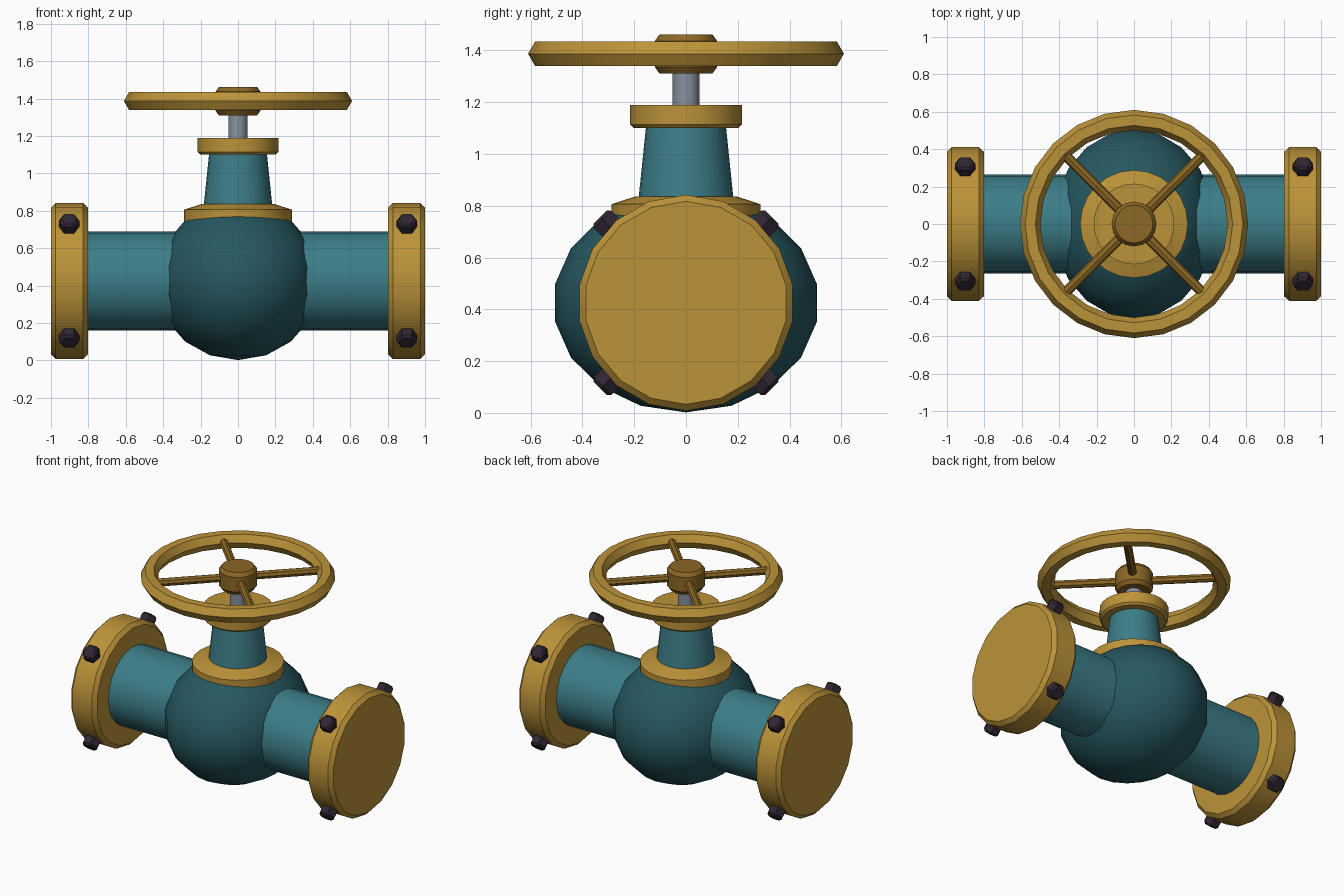
import bpy, bmesh, math
from mathutils import Matrix, Vector

if "Cube" in bpy.data.objects:
    bpy.data.objects.remove(bpy.data.objects["Cube"])

AXIS_Z = 0.425      # height of the pipe centre line
WHEEL_Z = 1.387     # height of the handwheel


def material(name, rgb):
    m = bpy.data.materials.new(name)
    m.diffuse_color = (*rgb, 1)
    m.use_nodes = True
    m.node_tree.nodes["Principled BSDF"].inputs["Base Color"].default_value = m.diffuse_color
    return m


GOLD = material("gold", (0.50, 0.29, 0.040))
DARK_GOLD = material("dark gold", (0.26, 0.135, 0.018))
TEAL = material("teal", (0.045, 0.205, 0.245))
DARK_TEAL = material("dark teal", (0.019, 0.098, 0.117))
STEEL = material("steel", (0.24, 0.285, 0.345))
BOLT = material("dark bolt", (0.030, 0.019, 0.034))


def finish(name, bm, mat, matrix=Matrix(), angle=32):
    """Turn a bmesh into a named, coloured object."""
    bmesh.ops.transform(bm, matrix=matrix, verts=bm.verts)
    bmesh.ops.recalc_face_normals(bm, faces=bm.faces)
    me = bpy.data.meshes.new(name)
    bm.to_mesh(me)
    bm.free()
    me.materials.append(mat)
    ob = bpy.data.objects.new(name, me)
    bpy.context.collection.objects.link(ob)
    bpy.ops.object.select_all(action='DESELECT')
    ob.select_set(True)
    bpy.context.view_layer.objects.active = ob
    bpy.ops.object.shade_smooth_by_angle(angle=math.radians(angle))
    return ob


def lathe(name, profile, sides, mat, matrix=Matrix(), closed=False, angle=32):
    """Revolve (radius, height) points around z; open profiles get end caps."""
    bm = bmesh.new()
    rings = []
    for r, z in profile:
        rings.append([bm.verts.new((r * math.cos(a), r * math.sin(a), z))
                      for a in (2 * math.pi * i / sides for i in range(sides))])
    pairs = list(zip(rings, rings[1:]))
    if closed:
        pairs.append((rings[-1], rings[0]))
    else:
        bm.faces.new(rings[0])
        bm.faces.new(rings[-1])
    for a, b in pairs:
        for i in range(sides):
            j = (i + 1) % sides
            bm.faces.new((a[i], a[j], b[j], b[i]))
    return finish(name, bm, mat, matrix, angle)


def along(direction, origin):
    """Matrix that points local z along a direction."""
    return Matrix.Translation(origin) @ Vector(direction).to_track_quat('Z', 'Y').to_matrix().to_4x4()


# Rounded valve body
bm = bmesh.new()
bmesh.ops.create_uvsphere(bm, u_segments=20, v_segments=9, radius=1)
finish("valve_body", bm, DARK_TEAL,
       Matrix.Translation((0, 0, AXIS_Z)) @ Matrix.Diagonal((0.44, 0.513, 0.423, 1)), 45)

# Pipes, end flanges and their bolts on both sides
for side, label in ((1, "right"), (-1, "left")):
    turn = Matrix.Translation((0, 0, AXIS_Z)) @ Matrix.Rotation(side * math.pi / 2, 4, 'Y')
    lathe(f"{label}_pipe", [(0.265, 0.1), (0.265, 0.85)], 24, TEAL, turn)
    lathe(f"{label}_flange",
          [(0.392, 0.803), (0.417, 0.828), (0.417, 0.975), (0.392, 1.0)],
          18, GOLD, turn)
    for k in range(4):
        a = math.radians(45 + 90 * k)
        out = Vector((0, math.cos(a), math.sin(a)))
        place = along(out, (side * 0.903, 0, AXIS_Z))
        # hexagon corners point along the pipe
        corner = place.to_3x3().inverted() @ Vector((1, 0, 0))
        place = place @ Matrix.Rotation(math.atan2(corner.y, corner.x), 4, 'Z')
        lathe(f"{label}_flange_bolt_{k + 1}",
              [(0.055, 0.375), (0.055, 0.455), (0.042, 0.468)], 6, BOLT, place, angle=20)

# Bonnet: sloped base ring, tapered neck, top collar
lathe("bonnet_ring", [(0.288, 0.74), (0.288, 0.806), (0.195, 0.836)], 24, GOLD, angle=15)
lathe("bonnet_neck", [(0.186, 0.80), (0.153, 1.12)], 24, TEAL)
lathe("bonnet_collar", [(0.202, 1.10), (0.216, 1.114), (0.216, 1.189)], 24, GOLD)

# Stem
lathe("stem", [(0.052, 1.15), (0.052, 1.38)], 16, STEEL)

# Handwheel: hexagonal-section rim, hub and four spokes
rim = [(0.555 + 0.055 * math.cos(math.radians(60 * i)),
        WHEEL_Z + 0.055 * math.sin(math.radians(60 * i))) for i in range(6)]
lathe("handwheel_rim", rim, 24, GOLD, closed=True)
lathe("handwheel_hub",
      [(0.102, 1.31), (0.12, 1.335), (0.12, 1.437), (0.102, 1.462)], 16, DARK_GOLD)
for k in range(4):
    a = math.radians(45 + 90 * k)
    lathe(f"handwheel_spoke_{k + 1}", [(0.027, 0.06), (0.027, 0.53)], 8, DARK_GOLD,
          along((math.cos(a), math.sin(a), 0), (0, 0, WHEEL_Z)))
